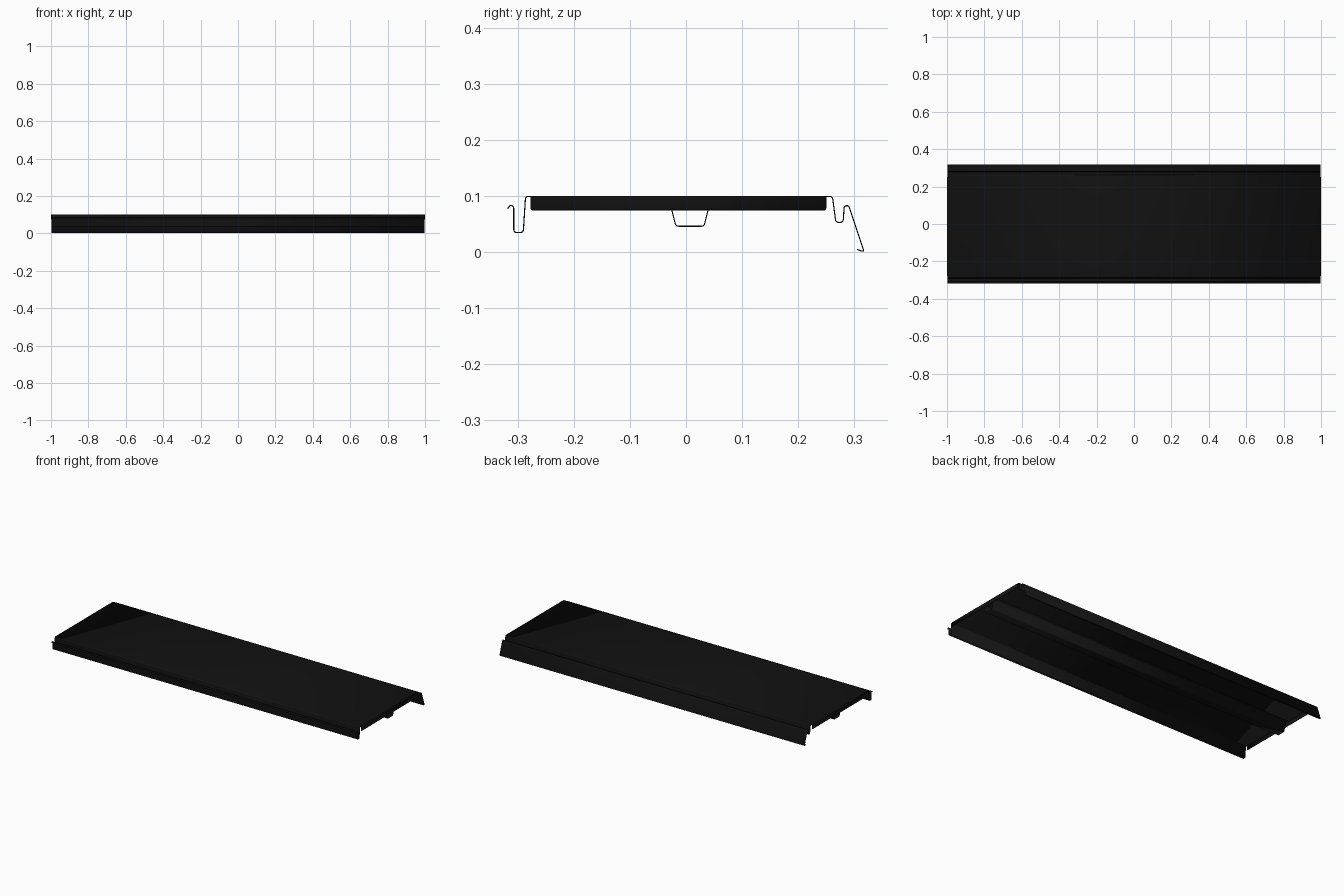
import bpy, bmesh, math
from mathutils import Vector

if "Cube" in bpy.data.objects:
    bpy.data.objects.remove(bpy.data.objects["Cube"])

T = 0.002          # sheet thickness
END = 0.997        # half length of the rolled profile

mat = bpy.data.materials.new("black_steel")
mat.diffuse_color = (0.006, 0.006, 0.006, 1)
mat.use_nodes = True
mat.node_tree.nodes["Principled BSDF"].inputs["Base Color"].default_value = mat.diffuse_color


def fillet(pts, r, n=4):
    """Round the inner corners of an open 2D path."""
    pts = [Vector(p) for p in pts]
    out = [pts[0]]
    for a, b, c in zip(pts, pts[1:], pts[2:]):
        da, dc = a - b, c - b
        d = min(r, da.length * 0.45, dc.length * 0.45)
        p, q = b + da.normalized() * d, b + dc.normalized() * d
        for i in range(n + 1):
            t = i / n
            out.append(p * (1 - t) ** 2 + b * 2 * t * (1 - t) + q * t * t)
    return out + [pts[-1]]


def sheet(name, rows):
    """Skin pairs of points into a strip and give it sheet thickness."""
    bm = bmesh.new()
    vs = [[bm.verts.new(p) for p in row] for row in rows]
    for a, b in zip(vs, vs[1:]):
        bm.faces.new((a[0], a[1], b[1], b[0]))
    me = bpy.data.meshes.new(name)
    bm.to_mesh(me)
    bm.free()
    me.materials.append(mat)
    ob = bpy.data.objects.new(name, me)
    bpy.context.collection.objects.link(ob)
    mod = ob.modifiers.new("thickness", 'SOLIDIFY')
    mod.thickness = T
    mod.offset = 0
    mod.use_even_offset = True
    bpy.ops.object.select_all(action='DESELECT')
    ob.select_set(True)
    bpy.context.view_layer.objects.active = ob
    bpy.ops.object.shade_smooth_by_angle(angle=math.radians(35))
    return ob


def extrude_x(name, path, half):
    return sheet(name, [((-half, y, z), (half, y, z)) for y, z in path])


# Main rolled panel: front hook, flat top, back groove and sloping lip
panel = [(-0.318, 0.077), (-0.313, 0.084), (-0.307, 0.081), (-0.307, 0.035),
         (-0.290, 0.035), (-0.286, 0.099), (0.261, 0.099), (0.267, 0.053),
         (0.280, 0.053), (0.282, 0.082), (0.290, 0.083), (0.317, 0.002),
         (0.313, 0.0015), (0.305, 0.005)]
extrude_x("panel", fillet(panel, 0.005), END)

# Hat-shaped stiffener under the panel
hat = [(-0.047, 0.097), (-0.031, 0.097), (-0.018, 0.046),
       (0.032, 0.046), (0.045, 0.097), (0.061, 0.097)]
extrude_x("stiffener", fillet(hat, 0.005), 0.99)

# Folded-down end tabs with rounded lower corners
Y0, Y1, R = -0.277, 0.250, 0.004
for side, name in ((-1, "left_end_tab"), (1, "right_end_tab")):
    fold = fillet([(END - 0.003, 0.099), (0.999, 0.099), (0.999, 0.074 + R)], 0.003)
    rows = [((side * x, Y0, z), (side * x, Y1, z)) for x, z in fold]
    for i in range(1, 5):
        a = i / 4 * math.pi / 2
        inset, z = R * (1 - math.cos(a)), 0.074 + R * (1 - math.sin(a))
        rows.append(((side * 0.999, Y0 + inset, z), (side * 0.999, Y1 - inset, z)))
    sheet(name, rows)
